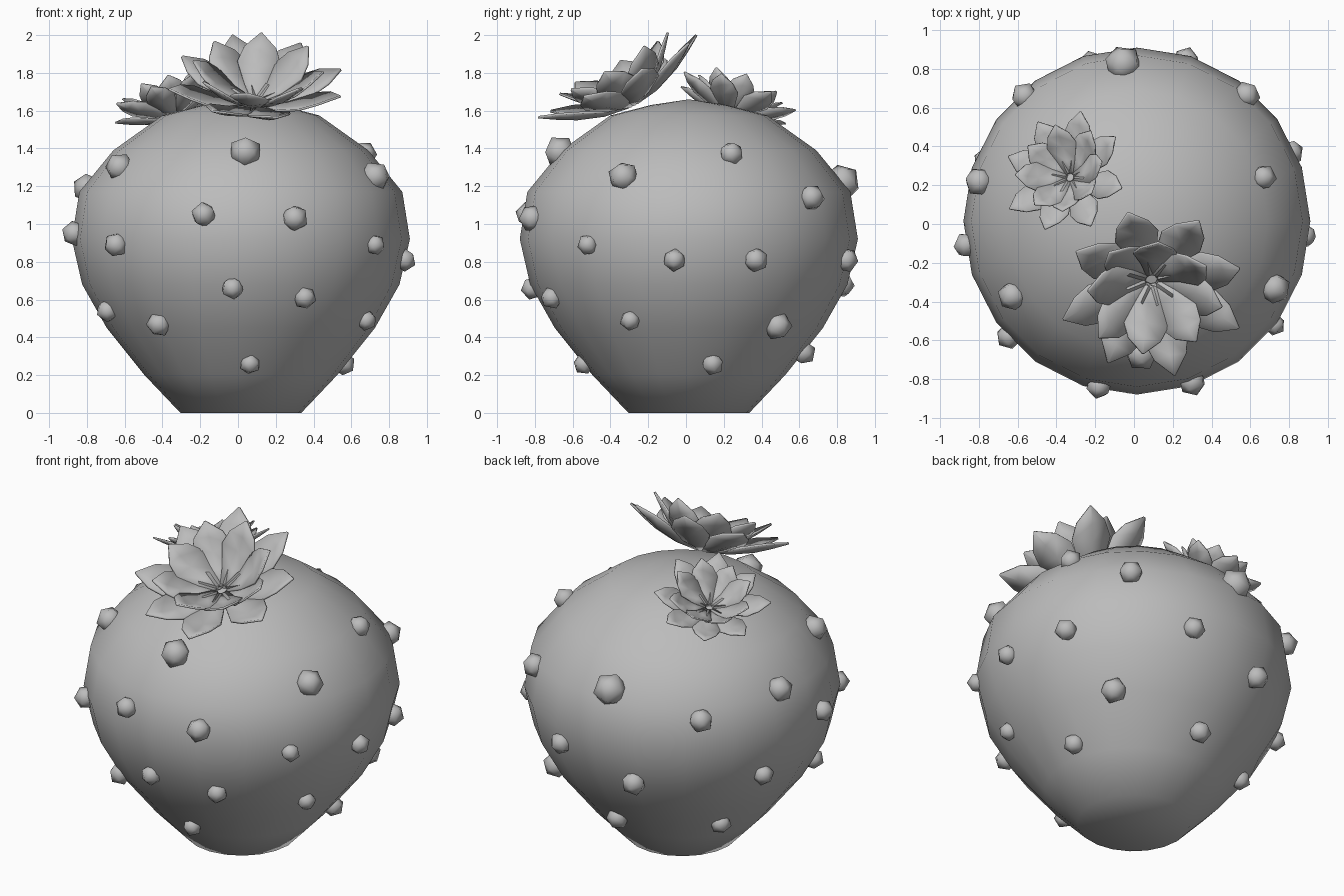
import bpy, bmesh, math, random
from mathutils import Matrix, Vector

random.seed(4)
cube = bpy.data.objects.get("Cube")
if cube:
    bpy.data.objects.remove(cube)

grey = bpy.data.materials.new("plain_grey")
grey.use_nodes = True
GREY = (0.5, 0.5, 0.5, 1)
grey.diffuse_color = GREY
grey.node_tree.nodes["Principled BSDF"].inputs["Base Color"].default_value = GREY

CENTRE = Vector((0.015, 0.015, 0))
# body outline as (radius, height)
PROFILE = [(0.32, 0), (0.51, 0.2), (0.71, 0.45), (0.84, 0.68), (0.895, 0.92),
           (0.855, 1.17), (0.675, 1.39), (0.415, 1.575), (0.2, 1.63)]
APEX = 1.66
SIDES = 20


def finish(name, bm, smooth_angle):
    """Turn a bmesh into a shaded, coloured object."""
    bmesh.ops.recalc_face_normals(bm, faces=bm.faces)
    mesh = bpy.data.meshes.new(name)
    bm.to_mesh(mesh)
    bm.free()
    mesh.materials.append(grey)
    obj = bpy.data.objects.new(name, mesh)
    bpy.context.collection.objects.link(obj)
    bpy.ops.object.select_all(action='DESELECT')
    obj.select_set(True)
    bpy.context.view_layer.objects.active = obj
    bpy.ops.object.shade_smooth_by_angle(angle=math.radians(smooth_angle))
    return obj


def body_radius(z):
    for (r0, z0), (r1, z1) in zip(PROFILE, PROFILE[1:]):
        if z0 <= z <= z1:
            return r0 + (r1 - r0) * (z - z0) / (z1 - z0)
    return 0


# body: turned profile with a flat base
def make_body():
    bm = bmesh.new()
    rings = []
    for r, z in PROFILE:
        ring = []
        for i in range(SIDES):
            a = math.tau * i / SIDES
            ring.append(bm.verts.new(CENTRE + Vector((r * math.cos(a), r * math.sin(a), z))))
        rings.append(ring)
    tip = bm.verts.new(CENTRE + Vector((0, 0, APEX)))
    for i in range(SIDES):
        j = (i + 1) % SIDES
        for low, high in zip(rings, rings[1:]):
            bm.faces.new((low[i], low[j], high[j], high[i]))
        bm.faces.new((rings[-1][i], rings[-1][j], tip))
    bm.faces.new(rings[0])
    finish("body", bm, 50)


# bumps: low-poly balls half sunk in the skin, as (compass angle, height, radius)
BUMPS = [(-88, 1.38, .085), (-149, 1.3, .075), (-103, 1.05, .065), (-71, 1.03, .07),
         (-138, .89, .065), (-37, .89, .055), (-93, .66, .06), (-65, .61, .06),
         (-127, .47, .065), (-158, .54, .06), (-25, .49, .055), (-85, .26, .055),
         (-172, .95, .065), (166, 1.19, .075), (-26, 1.25, .08), (19, 1.37, .065),
         (-5, .81, .06), (49, 1.14, .07), (24, .81, .065), (41, .46, .075),
         (13, .26, .06), (95, 1.22, .095), (73, .81, .065), (106, .68, .07),
         (88, .32, .065), (132, 1.1, .07), (158, .69, .06), (146, .32, .06)]


def make_bumps():
    bm = bmesh.new()
    for angle, z, size in BUMPS:
        a = math.radians(angle)
        slope = body_radius(z - 0.05) - body_radius(z + 0.05)
        out = Vector((math.cos(a), math.sin(a), slope / 0.1)).normalized()
        spot = CENTRE + Vector((math.cos(a), math.sin(a), 0)) * body_radius(z)
        spot.z = z
        turn = out.to_track_quat('Z', 'Y').to_matrix().to_4x4()
        spin = Matrix.Rotation(random.uniform(0, math.tau), 4, 'Z')
        tilt = Matrix.Rotation(random.uniform(-0.3, 0.3), 4, 'X')
        bmesh.ops.create_icosphere(bm, subdivisions=1, radius=size * 1.05,
                                   matrix=Matrix.Translation(spot) @ turn @ tilt @ spin)
    finish("bumps", bm, 60)


# petal shape: (share of length, half width, share of rise)
PETAL = [(0, 0.03, 0), (0.3, 0.07, 0.12), (0.6, 0.115, 0.4), (0.8, 0.085, 0.68), (1, 0.004, 1)]


def add_petal(bm, angle, reach, rise, width, place):
    a = Matrix.Rotation(angle, 4, 'Z')
    rows = []
    for along, half, up in PETAL:
        half *= width
        rows.append([bm.verts.new(place @ a @ Vector((0.03 + along * (reach - 0.03), side * half,
                                                      up * rise + abs(side) * half * 0.25)))
                     for side in (-1, 0, 1)])
    for low, high in zip(rows, rows[1:]):
        for k in range(2):
            bm.faces.new((low[k], low[k + 1], high[k + 1], high[k]))


# flower: two staggered rings of eight cupped petals
def make_flower(name, base, facing, scale, start):
    place = (Matrix.Translation(base) @ Vector(facing).to_track_quat('Z', 'Y').to_matrix().to_4x4()
             @ Matrix.Scale(scale, 4))
    bm = bmesh.new()
    for ring, (reach, rise, width) in enumerate([(0.48, 0.16, 1), (0.34, 0.22, 1)]):
        for i in range(8):
            wobble = random.uniform(-0.06, 0.06)
            add_petal(bm, math.radians(start) + (i + ring / 2) * math.tau / 8 + wobble,
                      reach * random.uniform(0.95, 1.05), rise * random.uniform(0.9, 1.1),
                      width, place @ Matrix.Translation((0, 0, ring * 0.02)))
    flower = finish(name, bm, 30)
    shell = flower.modifiers.new("thickness", 'SOLIDIFY')
    shell.thickness = 0.012 * scale
    shell.offset = 0


make_body()
make_bumps()
make_flower("large_flower", (0.09, -0.28, 1.63), (0.04, -0.45, 0.89), 1, 12)
make_flower("small_flower", (-0.325, 0.235, 1.57), (-0.31, 0.31, 0.9), 0.69, 30)
